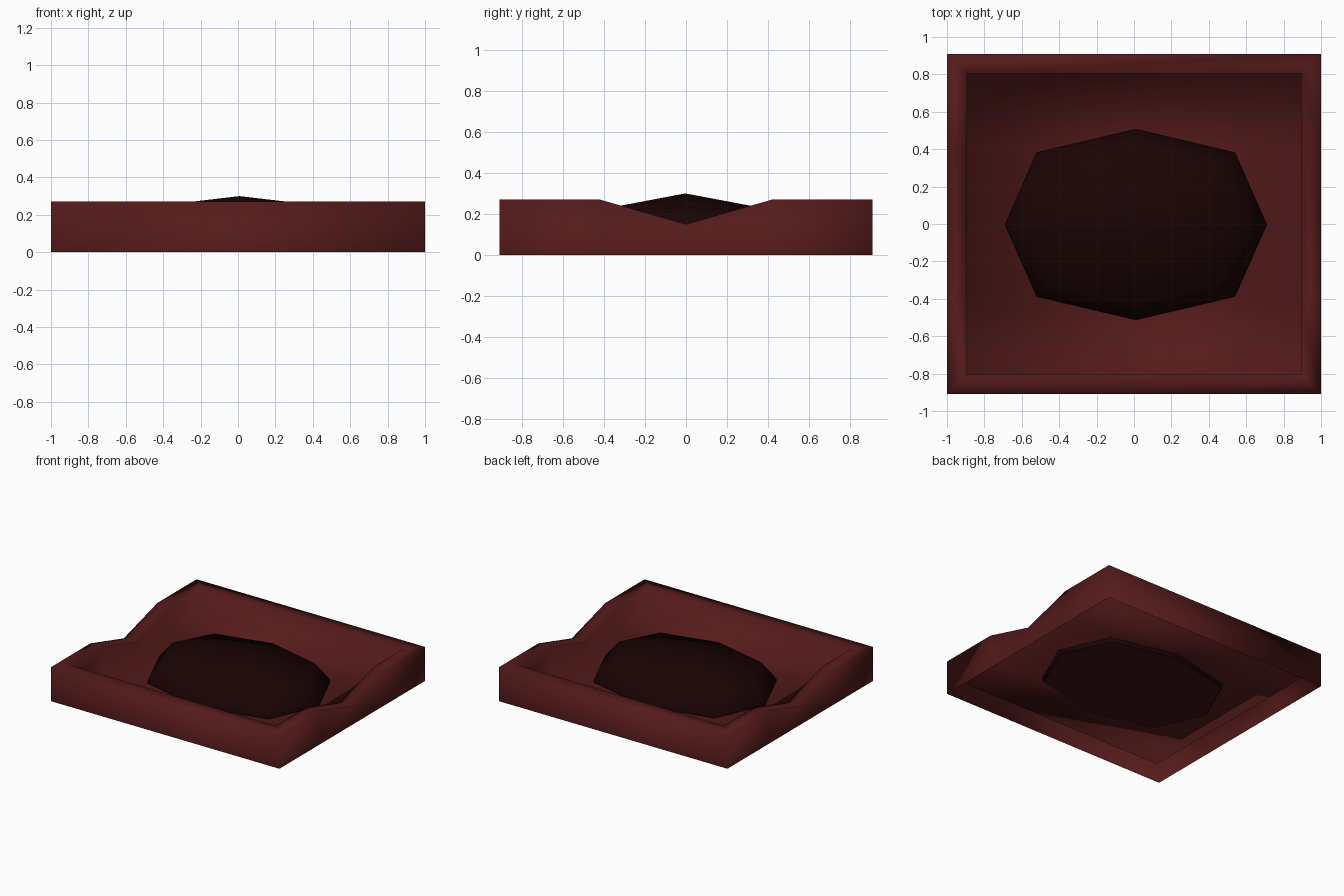
import bpy, bmesh

if "Cube" in bpy.data.objects:
    bpy.data.objects.remove(bpy.data.objects["Cube"])

def material(name, rgb):
    m = bpy.data.materials.new(name)
    m.diffuse_color = (*rgb, 1)
    m.use_nodes = True
    m.node_tree.nodes["Principled BSDF"].inputs["Base Color"].default_value = m.diffuse_color
    return m

def make_object(name, bm, mats):
    bmesh.ops.recalc_face_normals(bm, faces=bm.faces)
    mesh = bpy.data.meshes.new(name)
    bm.to_mesh(mesh)
    bm.free()
    for m in mats:
        mesh.materials.append(m)
    for p in mesh.polygons:
        p.use_smooth = True
    ob = bpy.data.objects.new(name, mesh)
    bpy.context.collection.objects.link(ob)
    return ob

def bridge(bm, a, b):
    n = len(a)
    for i in range(n):
        j = (i + 1) % n
        bm.faces.new((a[i], a[j], b[j], b[i]))

red = material("dark red fabric", (0.09, 0.0105, 0.0105))
dark = material("deep maroon cushion", (0.0105, 0.0010, 0.0010))
under = material("maroon underside", (0.048, 0.006, 0.008))

# Bed shell: outer wall, flat rim, inner wall and raised floor; open underneath
TOP, DIP, FLOOR = 0.27, 0.15, 0.07

def wall_ring(bm, hx, hy, height=None):
    side = [(-hy, TOP), (-0.42, TOP), (0, DIP), (0.42, TOP), (hy, TOP)]
    pts = [(hx, y, z) for y, z in side] + [(-hx, y, z) for y, z in reversed(side)]
    return [bm.verts.new((x, y, z if height is None else height)) for x, y, z in pts]

bm = bmesh.new()
rings = [wall_ring(bm, 1, 0.91, 0), wall_ring(bm, 1, 0.91),
         wall_ring(bm, 0.893, 0.805), wall_ring(bm, 0.893, 0.805, FLOOR)]
for a, b in zip(rings, rings[1:]):
    bridge(bm, a, b)
# floor in strips across the bed
f = rings[-1]
for i in range(4):
    bm.faces.new((f[i], f[i + 1], f[8 - i], f[9 - i]))
make_object("bed_shell", bm, [red])

# Octagonal cushion with a low pointed top and a flat base
octagon = [(0.70, 0), (0.53, 0.385), (0, 0.51), (-0.53, 0.385),
           (-0.70, 0), (-0.53, -0.385), (0, -0.51), (0.53, -0.385)]

def cushion_ring(bm, s, z):
    return [bm.verts.new((0.01 + x * s, y * s - 0.003, z + 0.012 * (z > 0.2 and y == 0)))
            for x, y in octagon]

bm = bmesh.new()
rings = [cushion_ring(bm, s, z) for s, z in ((0.98, 0.04), (1.0, 0.06), (1.0, 0.09), (0.83, 0.22))]
for a, b in zip(rings, rings[1:]):
    bridge(bm, a, b)
apex = bm.verts.new((0.008, -0.003, 0.30))
for i in range(8):
    bm.faces.new((rings[-1][i], rings[-1][(i + 1) % 8], apex))
# base in its own colour, with a crisp edge
base = bm.faces.new(rings[0])
base.material_index = 1
bmesh.ops.split_edges(bm, edges=list(base.edges))
make_object("cushion", bm, [dark, under])
